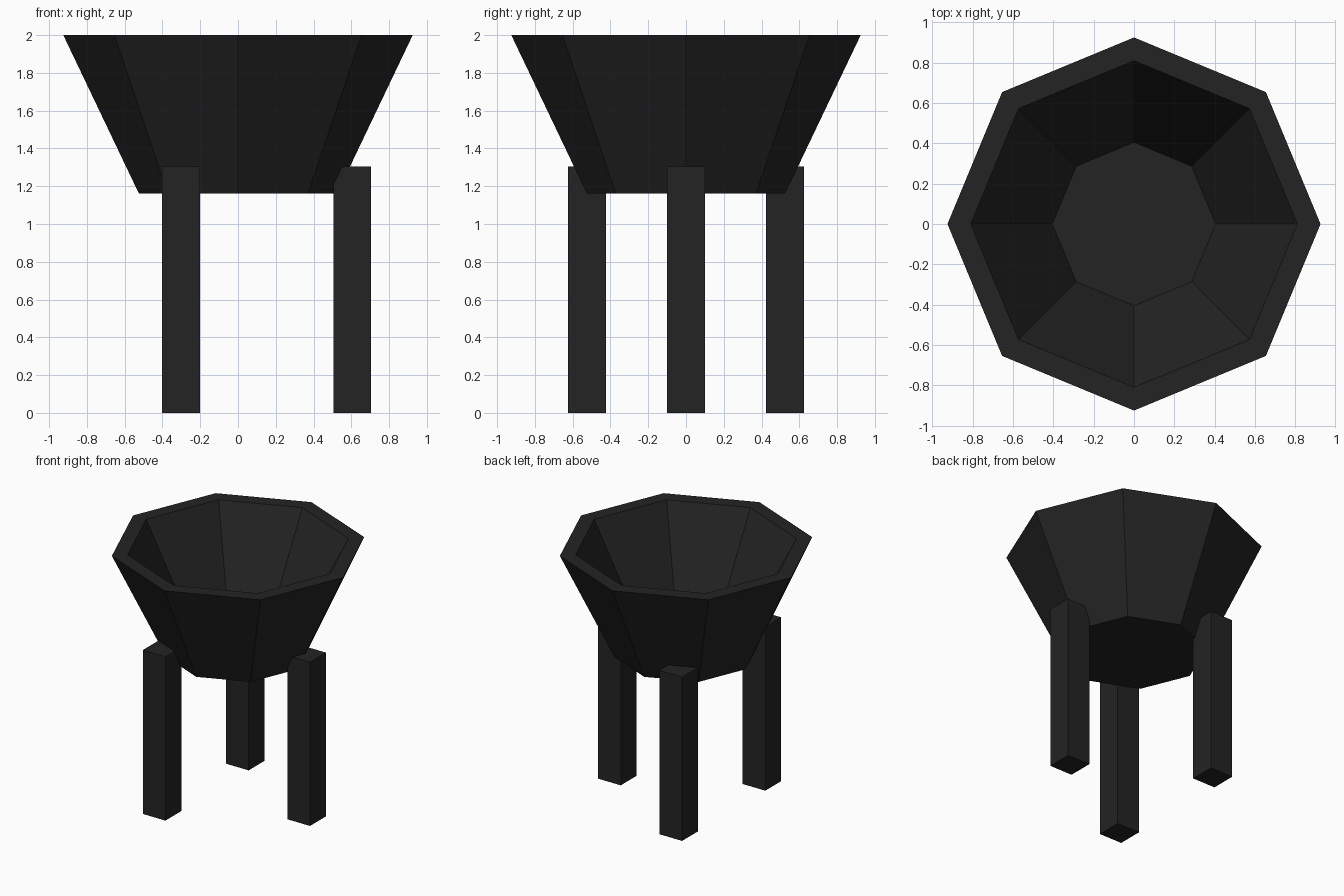
import bpy
import bmesh
from math import cos, sin, pi

cube = bpy.data.objects.get("Cube")
if cube:
    bpy.data.objects.remove(cube, do_unlink=True)

# Single dark iron colour
iron = bpy.data.materials.new("dark_iron")
colour = (0.017, 0.017, 0.017, 1)
iron.diffuse_color = colour
iron.use_nodes = True
iron.node_tree.nodes["Principled BSDF"].inputs["Base Color"].default_value = colour


def add_object(name, bm):
    bmesh.ops.recalc_face_normals(bm, faces=bm.faces)
    mesh = bpy.data.meshes.new(name)
    bm.to_mesh(mesh)
    bm.free()
    mesh.materials.append(iron)
    obj = bpy.data.objects.new(name, mesh)
    bpy.context.collection.objects.link(obj)
    return obj


# Bowl: thick-walled octagonal shell, profile as (radius, height)
SIDES = 8
profile = [(0.525, 1.162), (0.925, 2.0), (0.81, 2.0), (0.405, 1.26)]
bm = bmesh.new()
rings = [[bm.verts.new((r * cos(2 * pi * i / SIDES), r * sin(2 * pi * i / SIDES), z))
          for i in range(SIDES)] for r, z in profile]
for low, high in zip(rings, rings[1:]):
    for i in range(SIDES):
        j = (i + 1) % SIDES
        bm.faces.new((low[i], low[j], high[j], high[i]))
bm.faces.new(rings[0])
bm.faces.new(rings[-1])
add_object("bowl", bm)

# Three square posts spaced evenly around the bowl
LEG_RADIUS, LEG_WIDTH, LEG_HEIGHT = 0.605, 0.2, 1.305
for k, name in enumerate(("left_leg", "back_right_leg", "front_right_leg")):
    bm = bmesh.new()
    bmesh.ops.create_cube(bm, size=1)
    bmesh.ops.scale(bm, vec=(LEG_WIDTH, LEG_WIDTH, LEG_HEIGHT), verts=bm.verts)
    leg = add_object(name, bm)
    angle = 2 * pi * k / 3
    leg.location = (LEG_RADIUS * cos(angle), LEG_RADIUS * sin(angle), LEG_HEIGHT / 2)
